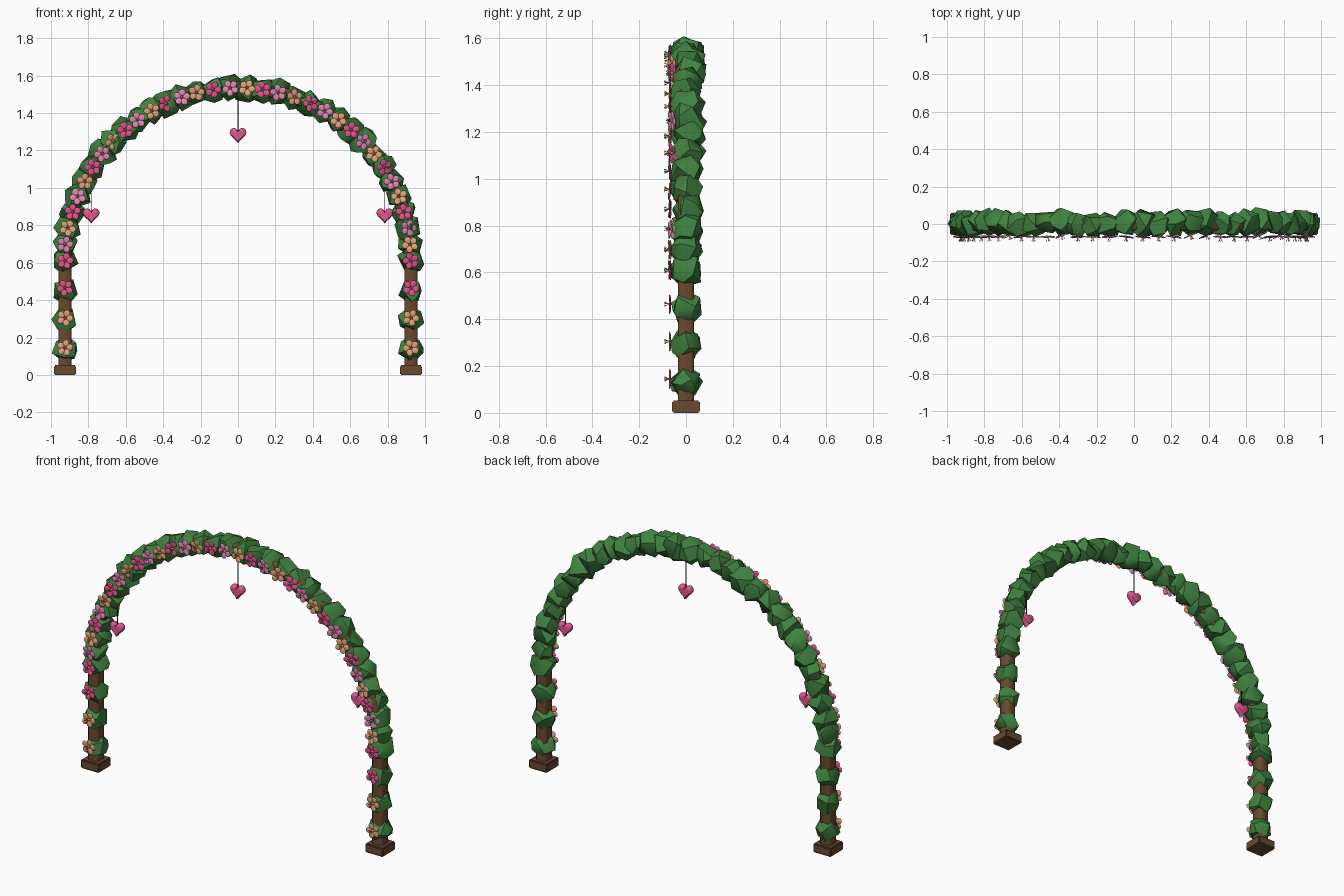
import bpy, bmesh, math, random
from mathutils import Matrix, Vector

if "Cube" in bpy.data.objects:
    bpy.data.objects.remove(bpy.data.objects["Cube"])

random.seed(7)
RX, ZC, RZ = 0.925, 0.61, 0.925          # arch radius, spring height, rise


def material(name, rgb):
    m = bpy.data.materials.new(name)
    m.diffuse_color = (*rgb, 1)
    m.use_nodes = True
    m.node_tree.nodes["Principled BSDF"].inputs["Base Color"].default_value = m.diffuse_color
    return m


GREEN = material("leaf green", (0.05, 0.22, 0.05))
BROWN = material("wood brown", (0.14, 0.067, 0.027))
HOT = material("hot pink", (0.78, 0.085, 0.28))
LIGHT = material("light pink", (0.78, 0.25, 0.47))
PEACH = material("peach", (0.78, 0.37, 0.2))
ROSE = material("heart rose", (0.76, 0.095, 0.28))
DARK = material("dark string", (0.03, 0.015, 0.015))
YELLOW = material("flower centre yellow", (0.75, 0.42, 0.12))


def make(name, bm, *mats, smooth=None):
    bmesh.ops.recalc_face_normals(bm, faces=bm.faces[:])
    me = bpy.data.meshes.new(name)
    bm.to_mesh(me)
    bm.free()
    for m in mats:
        me.materials.append(m)
    ob = bpy.data.objects.new(name, me)
    bpy.context.collection.objects.link(ob)
    if smooth:
        bpy.ops.object.select_all(action='DESELECT')
        ob.select_set(True)
        bpy.context.view_layer.objects.active = ob
        bpy.ops.object.shade_smooth_by_angle(angle=math.radians(smooth))
    return ob


def arch(t):
    """Point on the arch, t = 0 left foot of the curve, 1 right foot."""
    a = math.pi * (1 - t)
    return Vector((RX * math.cos(a), 0, ZC + RZ * math.sin(a)))


# wooden frame: square beam with chamfered corners, up the posts and round the arch
bm = bmesh.new()
A, B = 0.035, 0.024
SECTION = ((A, B), (B, A), (-B, A), (-A, B), (-A, -B), (-B, -A), (B, -A), (A, -B))
path = [(Vector((-RX, 0, 0.04)), Vector((-1, 0, 0)))]
for i in range(33):
    p = arch(i / 32)
    path.append((p, (p - Vector((0, 0, ZC))).normalized()))
path.append((Vector((RX, 0, 0.04)), Vector((1, 0, 0))))
rings = [[bm.verts.new(p + n * u + Vector((0, v, 0))) for u, v in SECTION] for p, n in path]
for a, b in zip(rings, rings[1:]):
    for k in range(8):
        bm.faces.new((a[k], a[(k + 1) % 8], b[(k + 1) % 8], b[k]))
bm.faces.new(rings[0])
bm.faces.new(rings[-1])
make("arch_frame", bm, BROWN, smooth=50)

# post feet
for side, sx in (("left", -1), ("right", 1)):
    bm = bmesh.new()
    bmesh.ops.create_cube(bm, size=1, matrix=Matrix.Translation((sx * RX, 0, 0.026))
                          @ Matrix.Diagonal((0.118, 0.118, 0.052, 1)))
    bmesh.ops.bevel(bm, geom=bm.edges[:], offset=0.006, segments=2, affect='EDGES')
    make(side + "_post_foot", bm, BROWN, smooth=40)


# leafy clumps: convex hulls of a few spread-out points, giving broad facets
def clump(bm, c, r):
    dirs = []
    while len(dirs) < 13:
        best = max((Vector([random.gauss(0, 1) for _ in range(3)]).normalized()
                    for _ in range(12)),
                   key=lambda d: min([(d - o).length for o in dirs], default=0))
        dirs.append(best)
    vs = []
    for d in dirs:
        p = Vector(c) + d * r * random.uniform(0.95, 1.05)
        p.y = max(p.y, -0.067)
        vs.append(bm.verts.new(p))
    res = bmesh.ops.convex_hull(bm, input=vs)
    inner = [v for v in res["geom_interior"] if isinstance(v, bmesh.types.BMVert)]
    bmesh.ops.delete(bm, geom=inner, context='VERTS')


bm = bmesh.new()
for i in range(34):
    p = arch(i / 33)
    p.y = random.uniform(-0.006, 0.014)
    clump(bm, p, random.uniform(0.072, 0.083))
for sx in (-1, 1):
    for z in (0.135, 0.295, 0.45):
        clump(bm, (sx * RX, 0.0, z), 0.072)
make("leaf_clumps", bm, GREEN, smooth=42)


# flowers: five rounded petals, a centre and thin stamens, facing the front
def flower(bm, pos, spin, tilt):
    base = Matrix.Translation(pos) @ Matrix.Rotation(tilt[0], 4, 'X') \
        @ Matrix.Rotation(tilt[1], 4, 'Z') @ Matrix.Rotation(math.pi / 2, 4, 'X') \
        @ Matrix.Rotation(spin, 4, 'Z')

    def paint(verts):
        for f in {f for v in verts for f in v.link_faces}:
            f.material_index = 1

    for k in range(5):
        turn = base @ Matrix.Rotation(k * math.tau / 5, 4, 'Z')
        m = turn @ Matrix.Translation((0.025, 0, 0)) @ Matrix.Rotation(-0.1, 4, 'Y') \
            @ Matrix.Diagonal((0.0195, 0.0175, 0.004, 1))
        bmesh.ops.create_uvsphere(bm, u_segments=12, v_segments=6, radius=1, matrix=m)
        # stamen stalk with a small tip
        s = turn @ Matrix.Rotation(0.6, 4, 'Z') @ Matrix.Rotation(0.38, 4, 'Y')
        r = bmesh.ops.create_cone(bm, cap_ends=True, segments=4, radius1=0.001,
                                  radius2=0.001, depth=0.024,
                                  matrix=s @ Matrix.Translation((0, 0, 0.012)))
        paint(r["verts"])
        r = bmesh.ops.create_icosphere(bm, subdivisions=1, radius=0.0026,
                                       matrix=s @ Matrix.Translation((0, 0, 0.024)))
        paint(r["verts"])
    r = bmesh.ops.create_uvsphere(bm, u_segments=10, v_segments=6, radius=0.008,
                                  matrix=base @ Matrix.Diagonal((1, 1, 0.7, 1)))
    paint(r["verts"])


COLOURS = (("hot_pink", HOT), ("light_pink", LIGHT), ("peach", PEACH))
SUNK = (8, 12, 20, 21, 25, 27, 31)       # blooms half buried in the leaves
groups = [bmesh.new() for _ in COLOURS]
for i in range(34):
    p = arch(i / 33)
    p.y = -0.06 if i in SUNK else -0.068
    p.x += random.uniform(-0.004, 0.004)
    turn = 0.4 if i in SUNK else random.uniform(-0.12, 0.12)
    flower(groups[i % 3], p, random.uniform(0, 6.28), (random.uniform(-0.12, 0.12), turn))
for sx in (-1, 1):
    for z, g in ((0.145, 2), (0.305, 2), (0.465, 0)):
        flower(groups[g], (sx * RX, -0.068, z), random.uniform(0, 6.28), (0, 0))
for (name, mat), g in zip(COLOURS, groups):
    make(name + "_flowers", g, mat, YELLOW, smooth=80)


# hanging hearts on strings
def heart(name, x, z, top):
    bm = bmesh.new()
    loops = []
    for scale, dy in ((0.8, -0.018), (0.93, -0.013), (1, 0), (0.93, 0.013), (0.8, 0.018)):
        loop = []
        for k in range(32):
            t = math.tau * k / 32
            hx = 16 * math.sin(t) ** 3
            hz = 13 * math.cos(t) - 5 * math.cos(2 * t) - 2 * math.cos(3 * t) - math.cos(4 * t)
            loop.append(bm.verts.new((x + hx * 0.0028 * scale, dy,
                                      z + (hz + 2) * 0.0029 * scale)))
        loops.append(loop)
    for a, b in zip(loops, loops[1:]):
        for k in range(32):
            bm.faces.new((a[k], a[(k + 1) % 32], b[(k + 1) % 32], b[k]))
    bm.faces.new(loops[0])
    bm.faces.new(loops[-1])
    make(name + "_heart", bm, ROSE, smooth=50)
    bm = bmesh.new()
    low = z + 0.015
    bmesh.ops.create_cone(bm, cap_ends=True, segments=6, radius1=0.0025, radius2=0.0025,
                          depth=top - low,
                          matrix=Matrix.Translation((x, 0, (top + low) / 2)))
    make(name + "_heart_string", bm, DARK)


heart("centre", 0, 1.28, 1.52)
heart("left", -0.785, 0.85, 1.08)
heart("right", 0.785, 0.85, 1.08)
